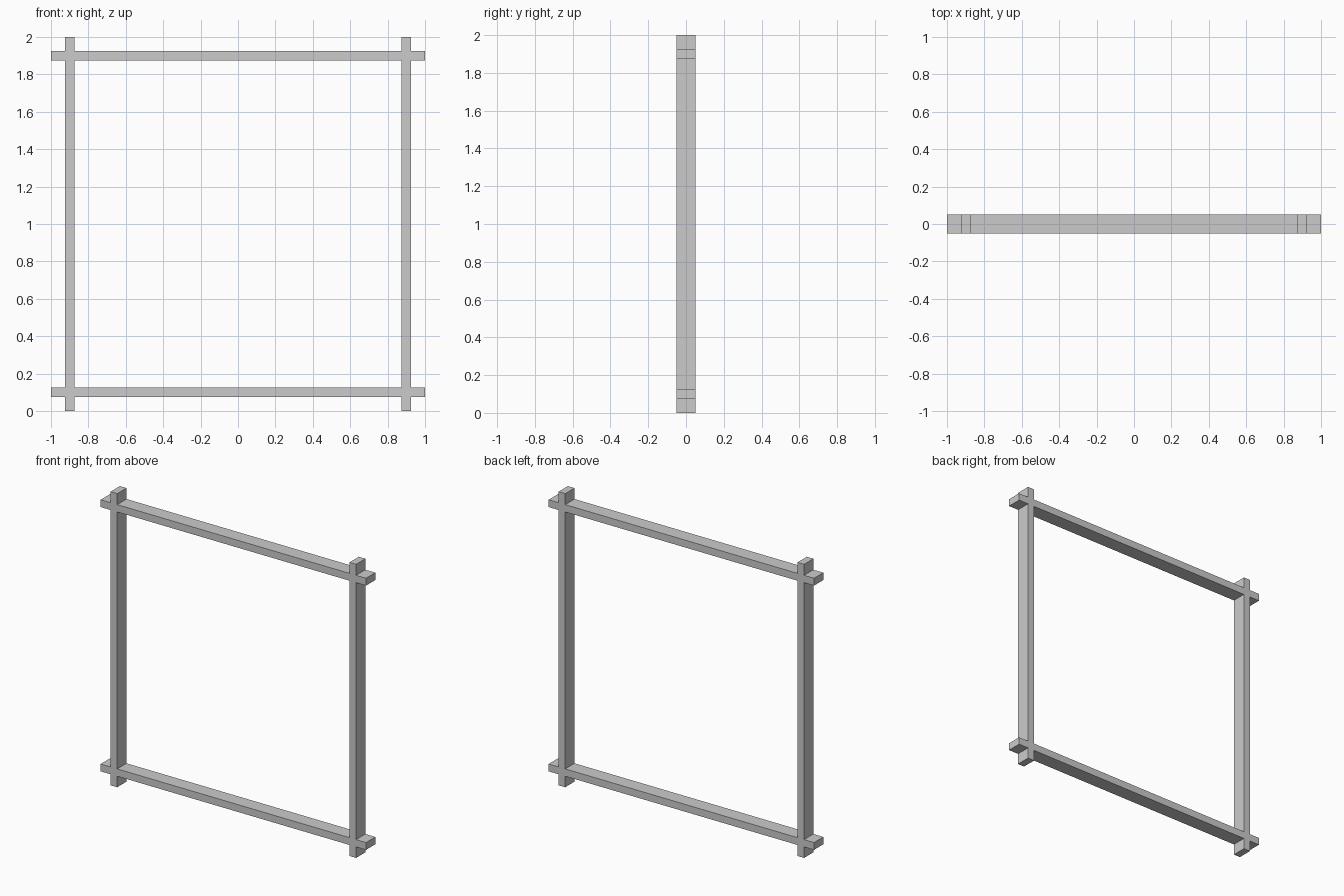
import bpy, bmesh

if "Cube" in bpy.data.objects:
    bpy.data.objects.remove(bpy.data.objects["Cube"])

HALF, OFFSET, BAR, DEPTH = 1.0, 0.9, 0.05, 0.1

# Break lines shared by both directions: bar ends and bar edges
b = BAR / 2
cuts = [-HALF, -OFFSET - b, -OFFSET + b, OFFSET - b, OFFSET + b, HALF]
bar_cells = (1, 3)

bm = bmesh.new()

# Crossed posts and rails as one flat front profile
verts = {}
def corner(i, j):
    if (i, j) not in verts:
        verts[i, j] = bm.verts.new((cuts[i], -DEPTH / 2, cuts[j] + HALF))
    return verts[i, j]

for i in range(5):
    for j in range(5):
        if i in bar_cells or j in bar_cells:
            bm.faces.new([corner(i, j), corner(i + 1, j),
                          corner(i + 1, j + 1), corner(i, j + 1)])

# Thicken the profile into a solid frame
front = bm.faces[:]
back = bmesh.ops.extrude_face_region(bm, geom=front, use_keep_orig=True)["geom"]
bmesh.ops.translate(bm, vec=(0, DEPTH, 0),
                    verts=[g for g in back if isinstance(g, bmesh.types.BMVert)])
bmesh.ops.recalc_face_normals(bm, faces=bm.faces[:])

mesh = bpy.data.meshes.new("crossed_bar_frame")
bm.to_mesh(mesh)
bm.free()
frame = bpy.data.objects.new("crossed_bar_frame", mesh)
bpy.context.collection.objects.link(frame)
